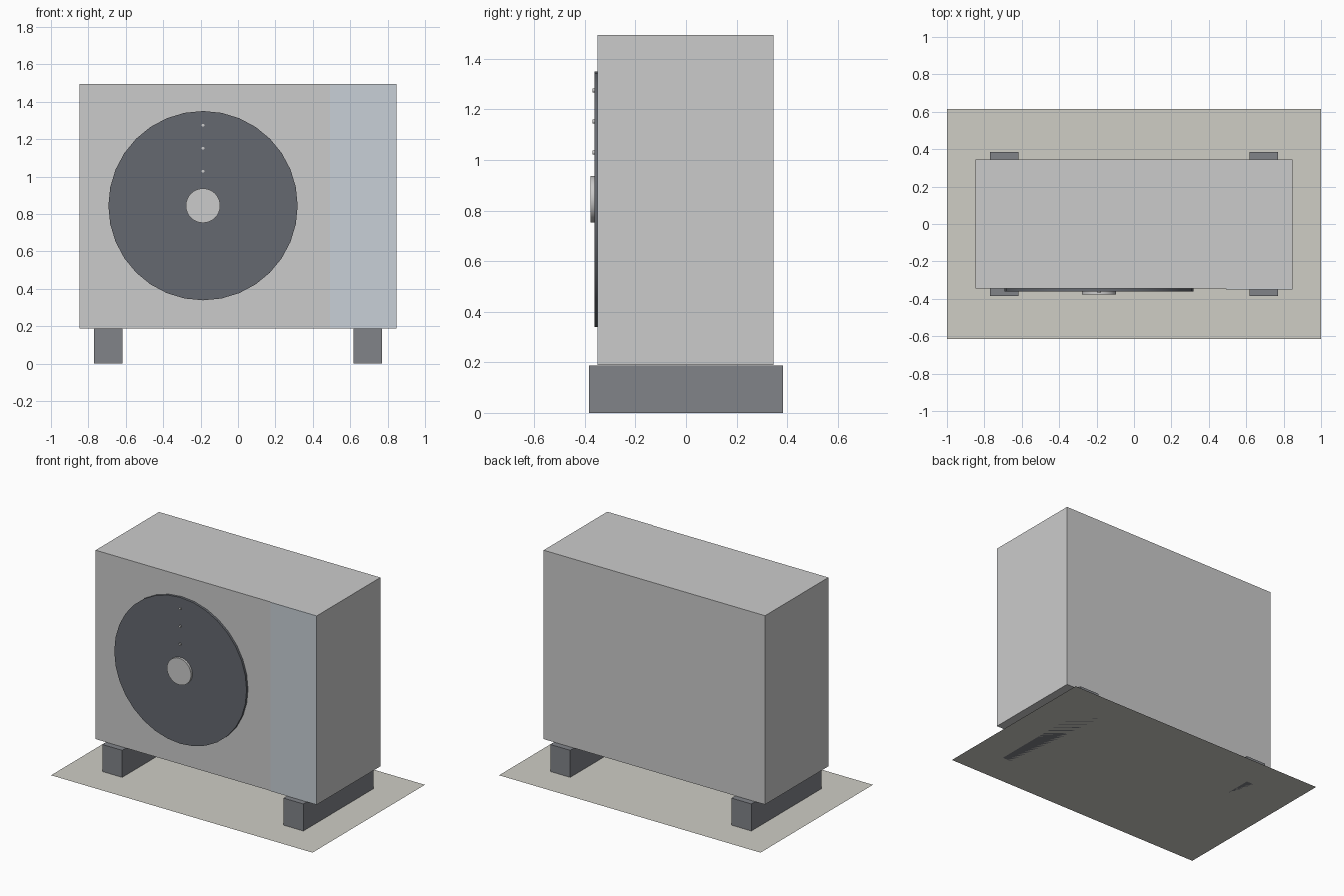
import bpy, math

if "Cube" in bpy.data.objects:
    bpy.data.objects.remove(bpy.data.objects["Cube"])


def material(name, rgb):
    m = bpy.data.materials.new(name)
    m.diffuse_color = (*rgb, 1)
    m.use_nodes = True
    m.node_tree.nodes["Principled BSDF"].inputs["Base Color"].default_value = m.diffuse_color
    return m


def finish(name, mat):
    ob = bpy.context.object
    ob.name = name
    if mat:
        ob.data.materials.append(mat)
    return ob


def box(name, x, y, z, mat=None):
    """Box from (min, max) ranges."""
    bpy.ops.mesh.primitive_cube_add(size=1, location=[sum(r) / 2 for r in (x, y, z)])
    bpy.context.object.scale = [r[1] - r[0] for r in (x, y, z)]
    bpy.ops.object.transform_apply(location=False, scale=True)
    return finish(name, mat)


def disc(name, x, z, radius, y, mat=None, sides=32):
    """Cylinder facing the front, between two y values."""
    bpy.ops.mesh.primitive_cylinder_add(vertices=sides, radius=radius, depth=y[1] - y[0],
                                        location=(x, sum(y) / 2, z),
                                        rotation=(math.pi / 2, 0, 0))
    bpy.ops.object.shade_smooth_by_angle(angle=math.radians(30))
    return finish(name, mat)


dark = material("dark_grille", (0.13, 0.14, 0.16))
foot = material("foot_grey", (0.22, 0.23, 0.25))
tint = material("panel_grey", (0.58, 0.63, 0.68))
concrete = material("concrete", (0.62, 0.61, 0.56))

# Ground pad
bpy.ops.mesh.primitive_plane_add(size=1)
bpy.context.object.scale = (2, 1.228, 1)
bpy.ops.object.transform_apply(scale=True)
finish("ground_pad", concrete)

# Support feet
for side, cx in (("left", -0.693), ("right", 0.693)):
    box(side + "_foot", (cx - 0.076, cx + 0.076), (-0.384, 0.384), (0, 0.187), foot)

# Casing and service panel
box("casing", (-0.847, 0.847), (-0.346, 0.346), (0.189, 1.495))
box("service_panel", (0.493, 0.847), (-0.350, -0.340), (0.189, 1.495), tint)

# Fan grille, hub and small pins
FX, FZ = -0.187, 0.845
disc("fan_grille", FX, FZ, 0.506, (-0.362, -0.340), dark)
disc("fan_hub", FX, FZ, 0.092, (-0.378, -0.355))
for i, r in enumerate((0.184, 0.307, 0.430)):
    disc(f"grille_pin_{i + 1}", FX, FZ + r, 0.008, (-0.370, -0.358), sides=12)
